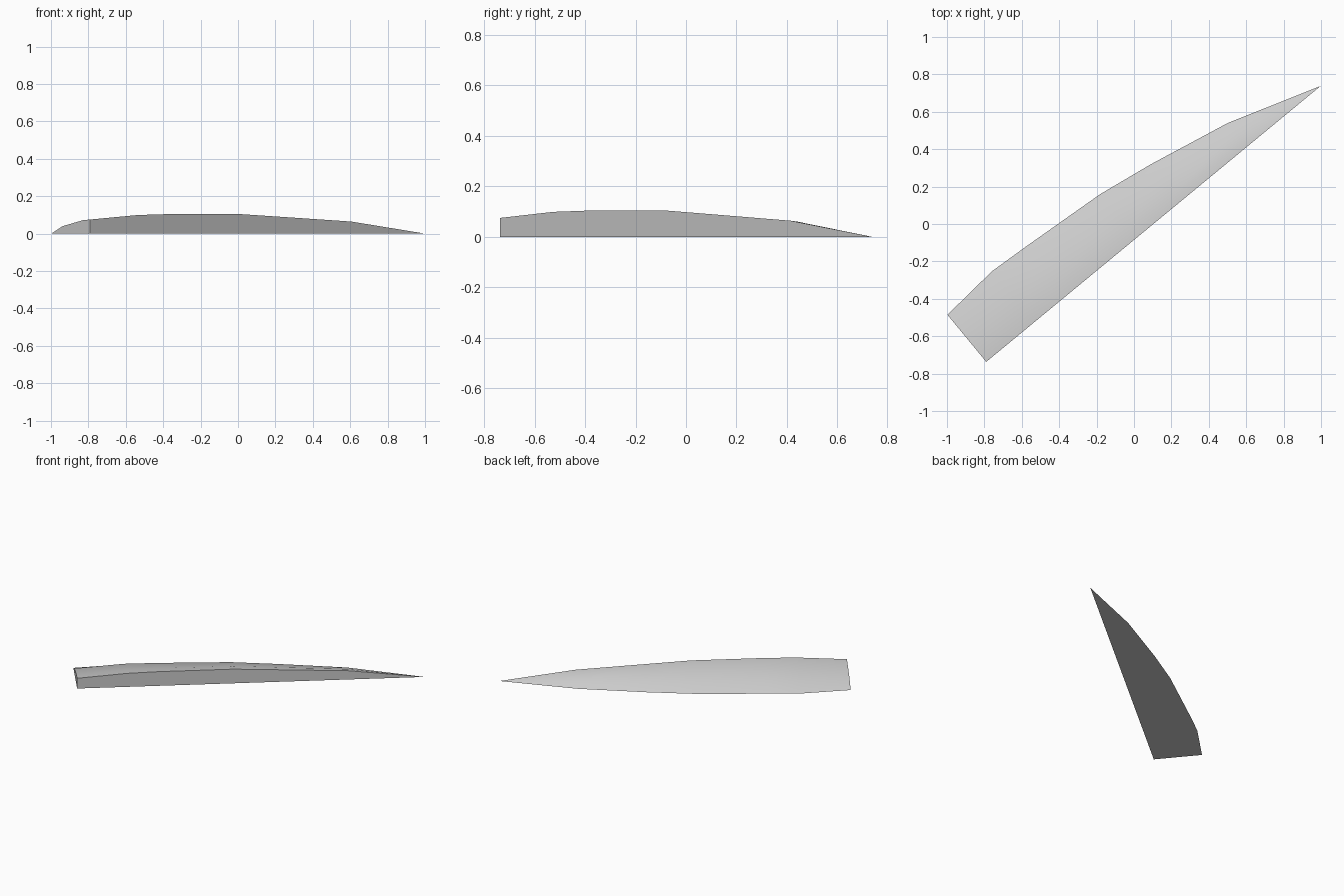
import bpy, bmesh
from mathutils import Vector

cube = bpy.data.objects.get("Cube")
if cube:
    bpy.data.objects.remove(cube, do_unlink=True)

# Plain grey material
GREY = (0.6, 0.6, 0.6, 1)
mat = bpy.data.materials.new("light grey")
mat.use_nodes = True
mat.diffuse_color = GREY
mat.node_tree.nodes["Principled BSDF"].inputs["Base Color"].default_value = GREY

# Blade frame: straight wall runs from heel to tip
heel, tip = Vector((-0.79, -0.737, 0)), Vector((0.998, 0.738, 0))
along = (tip - heel).normalized()
across = Vector((-along.y, along.x, 0))
length = (tip - heel).length

# Stations: distance from heel, width, wall height
stations = [(0, 0.326, 0.075), (0.33, 0.354, 0.099), (0.545, 0.341, 0.104),
            (1.04, 0.304, 0.104), (1.35, 0.255, 0.088), (1.81, 0.163, 0.064)]
# Rounded section: fraction of width, fraction of height
section = [(0, 0), (0, 1), (0.19, 0.95), (0.71, 0.53), (1, 0)]

bm = bmesh.new()
rings = [[bm.verts.new(heel + along * s + across * w * u + Vector((0, 0, h * v)))
          for u, v in section] for s, w, h in stations]
point = bm.verts.new(heel + along * length)
n = len(section)

# Skin between sections, pointed tip and flat heel
for a, b in zip(rings, rings[1:]):
    for i in range(n):
        j = (i + 1) % n
        bm.faces.new((a[i], a[j], b[j], b[i]))
for i in range(n):
    bm.faces.new((rings[-1][i], rings[-1][(i + 1) % n], point))
bm.faces.new(rings[0])
bmesh.ops.recalc_face_normals(bm, faces=bm.faces)

mesh = bpy.data.meshes.new("half_blade")
bm.to_mesh(mesh)
bm.free()
blade = bpy.data.objects.new("half_blade", mesh)
mesh.materials.append(mat)
bpy.context.collection.objects.link(blade)

# Soft top, crisp wall and base edges
bpy.ops.object.select_all(action="DESELECT")
blade.select_set(True)
bpy.context.view_layer.objects.active = blade
bpy.ops.object.shade_smooth_by_angle(angle=0.6)
